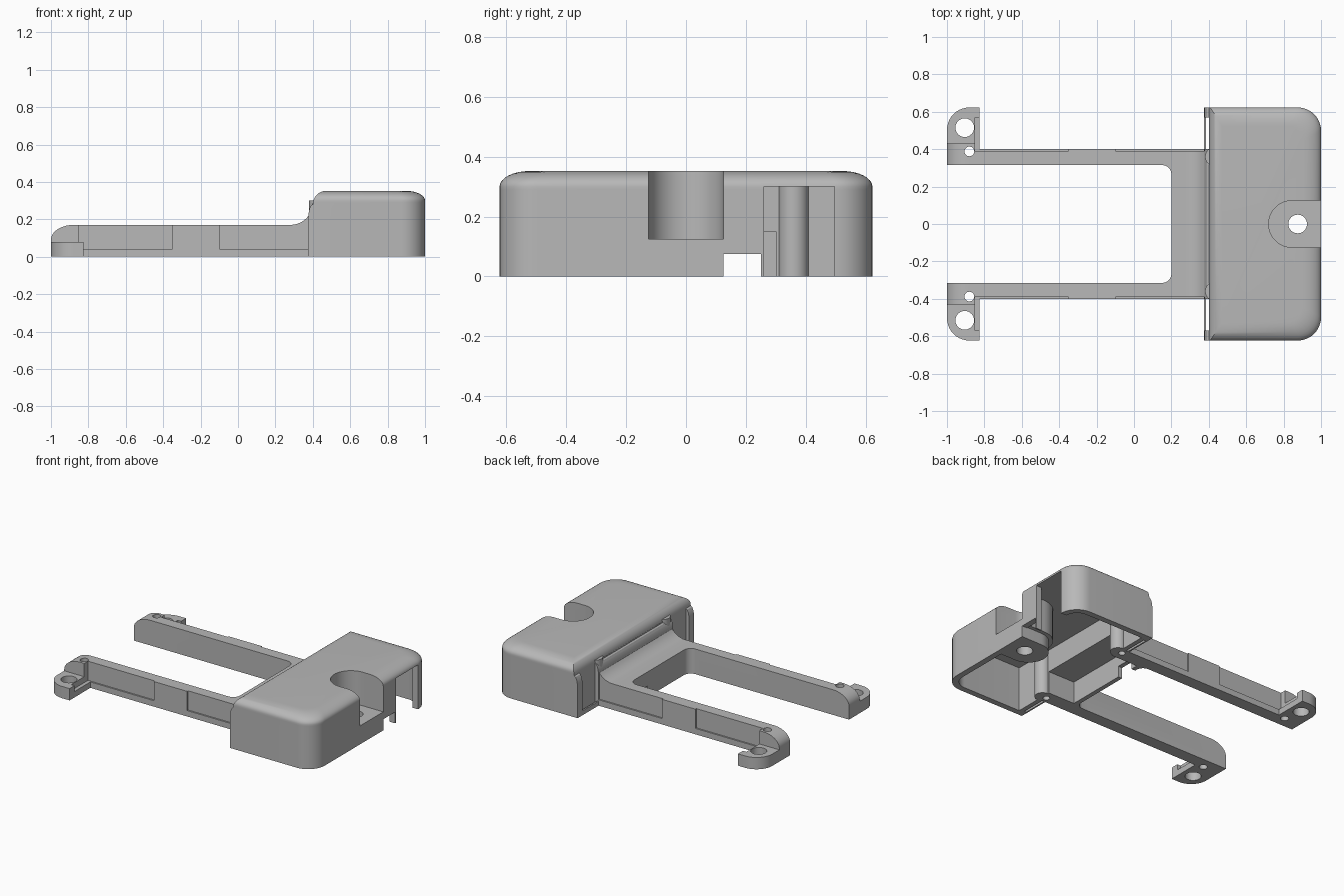
import bpy, bmesh
from math import sin, cos, pi, radians

if "Cube" in bpy.data.objects:
    bpy.data.objects.remove(bpy.data.objects["Cube"])

grey = bpy.data.materials.new("plain_grey")
grey.use_nodes = True
grey.diffuse_color = (0.48, 0.48, 0.48, 1)
grey.node_tree.nodes["Principled BSDF"].inputs["Base Color"].default_value = (0.48, 0.48, 0.48, 1)


def arc(cx, cy, rx, ry, start, end, n=10):
    """Points on an elliptical arc, angles in degrees."""
    angles = [radians(start + (end - start) * i / n) for i in range(n + 1)]
    return [(cx + rx * cos(a), cy + ry * sin(a)) for a in angles]


def loft(name, rings):
    """Closed solid through matching rings of 3D points."""
    bm = bmesh.new()
    loops = [[bm.verts.new(p) for p in ring] for ring in rings]
    n = len(loops[0])
    for a, b in zip(loops, loops[1:]):
        for i in range(n):
            j = (i + 1) % n
            bm.faces.new((a[i], a[j], b[j], b[i]))
    bm.faces.new(loops[0])
    bm.faces.new(loops[-1])
    bmesh.ops.recalc_face_normals(bm, faces=bm.faces)
    mesh = bpy.data.meshes.new(name)
    bm.to_mesh(mesh)
    bm.free()
    mesh.materials.append(grey)
    obj = bpy.data.objects.new(name, mesh)
    bpy.context.collection.objects.link(obj)
    return obj


def prism(name, outline, z0, z1):
    return loft(name, [[(x, y, z) for x, y in outline] for z in (z0, z1)])


def box(name, x0, x1, y0, y1, z0, z1):
    return prism(name, [(x0, y0), (x1, y0), (x1, y1), (x0, y1)], z0, z1)


def boolean(targets, tool, operation="DIFFERENCE"):
    """Apply a tool to each target, then discard the tool."""
    for obj in targets:
        mod = obj.modifiers.new("shape", 'BOOLEAN')
        mod.operation, mod.object, mod.solver = operation, tool, 'EXACT'
        bpy.context.view_layer.objects.active = obj
        bpy.ops.object.modifier_apply(modifier=mod.name)
    bpy.data.objects.remove(tool)


def drill(targets, x, y, r, z0=-0.1, z1=0.5):
    boolean(targets, prism("drill", arc(x, y, r, r, 0, 345, 23), z0, z1))


def shell_outline(x0, x1, half, r):
    """Rectangle with its two +x corners rounded."""
    return ([(x0, -half)] + arc(x1 - r, r - half, r, r, -90, 0)
            + arc(x1 - r, half - r, r, r, 0, 90) + [(x0, half)])


def stadium(r, x1):
    """Slot shape, round at -x and open-ended at +x."""
    return [(x1, r)] + arc(0.845, 0, r, r, 90, 270, 24) + [(x1, -r)]


# Housing: softly domed shell with a curved inner shoulder
levels = [(0, 0.375, 0), (0.2, 0.375, 0)]
levels += [(0.2 + 0.08 * sin(t), 0.4 - 0.025 * cos(t), 0)
           for t in (pi / 8, pi / 4, pi * 3 / 8, pi / 2)]
levels += [(0.28 + 0.02 * i / 2, 0.4 + 0.003 * i / 2, 0) for i in (1, 2)]
for i in range(1, 9):
    t = i * pi / 16
    z = 0.3 + 0.052 * sin(t)
    s = min(1, (z - 0.28) / 0.072)
    levels.append((z, 0.4 + 0.07 * (1 - (1 - s * s) ** 0.5), 0.1 * (1 - cos(t))))
housing = loft("housing", [[(x, y, z) for x, y in
                            shell_outline(x0, 1 - inset, 0.623 - inset, 0.125 - inset * 0.4)]
                           for z, x0, inset in levels])
boolean([housing], prism("cavity", shell_outline(0.43, 0.96, 0.583, 0.09), -0.1, 0.302))

# Frame: two arms and a bridge, trimmed by the side profile
half = ([(0.43, 0.4), (-0.85, 0.4), (-0.85, 0.43), (-1, 0.43), (-1, 0.315)]
        + arc(0.15, 0.265, 0.05, 0.05, 90, 0, 8))
frame = prism("frame", half + [(x, -y) for x, y in reversed(half)], 0, 0.285)
side = ([(-1, 0)] + arc(-0.88, 0.09, 0.12, 0.08, 180, 90)
        + arc(0.28, 0.29, 0.12, 0.12, -90, 0) + [(0.43, 0.29), (0.43, 0)])
profile = loft("profile", [[(x, y, z) for x, z in side] for y in (-0.6, 0.6)])
boolean([frame], profile, "INTERSECT")

# Hollow under the bridge
boolean([frame, housing], box("bridge_hollow", 0.23, 0.5, -0.3, 0.3, -0.1, 0.15))

# Screw mount: rounded well with a solid floor
mount = prism("screw_mount", stadium(0.15, 0.97), 0.08, 0.31)
boolean([mount], prism("mount_base", stadium(0.124, 0.97), 0, 0.11), "UNION")
boolean([housing, mount], prism("well", stadium(0.125, 1.2), 0.125, 0.6))
drill([mount], 0.875, 0, 0.05)

# Cable notch and end window
boolean([housing], box("end_notch", 0.9, 1.1, 0.125, 0.25, -0.1, 0.075))
boolean([housing], box("end_window", 0.9, 1.1, 0.26, 0.497, -0.1, 0.301))
boolean([frame], box("bridge_notch", 0.15, 0.3, 0.125, 0.25, -0.1, 0.075))

parts = [housing, frame, mount]
for label, s in (("left", 1), ("right", -1)):
    def span(name, x0, x1, a, b, z0, z1):
        return box(name, x0, x1, min(s * a, s * b), max(s * a, s * b), z0, z1)

    # Shallow panels on the outer face of each arm
    for x0, x1 in ((-0.849, -0.35), (-0.1, 0.376)):
        boolean([frame], span("panel", x0, x1, 0.39, 0.45, 0.04, 0.3))

    # Slot and low lip beside each arm
    boolean([housing], span("slot", 0.385, 0.4, 0.4, 0.57, -0.1, 0.29))
    boolean([housing], span("lip_gap", 0.36, 0.39, 0.4, 0.57, 0.03, 0.29))

    # Mounting foot with a stepped inner edge
    outline = ([(-0.825, 0.395), (-0.825, 0.623)]
               + arc(-0.88, 0.503, 0.12, 0.12, 90, 180) + [(-1, 0.395)])
    foot = prism(label + "_foot", [(x, s * y) for x, y in outline], 0, 0.08)
    boolean([foot], span("step", -0.85, -0.8, 0.38, 0.57, 0.04, 0.2))
    drill([foot], -0.905, s * 0.515, 0.05)
    drill([frame, foot], -0.88, s * 0.388, 0.026)

    # Drilled post where the arm meets the housing
    post = prism(label + "_post", arc(0.43, s * 0.36, 0.05, 0.05, 0, 345, 23), 0, 0.3)
    drill([post, frame, housing], 0.4, s * 0.36, 0.022, -0.1, 0.12)
    parts += [foot, post]

# Smooth the curves and keep the edges crisp
for obj in parts:
    bpy.ops.object.select_all(action='DESELECT')
    obj.select_set(True)
    bpy.context.view_layer.objects.active = obj
    bpy.ops.object.shade_smooth_by_angle(angle=radians(30))
